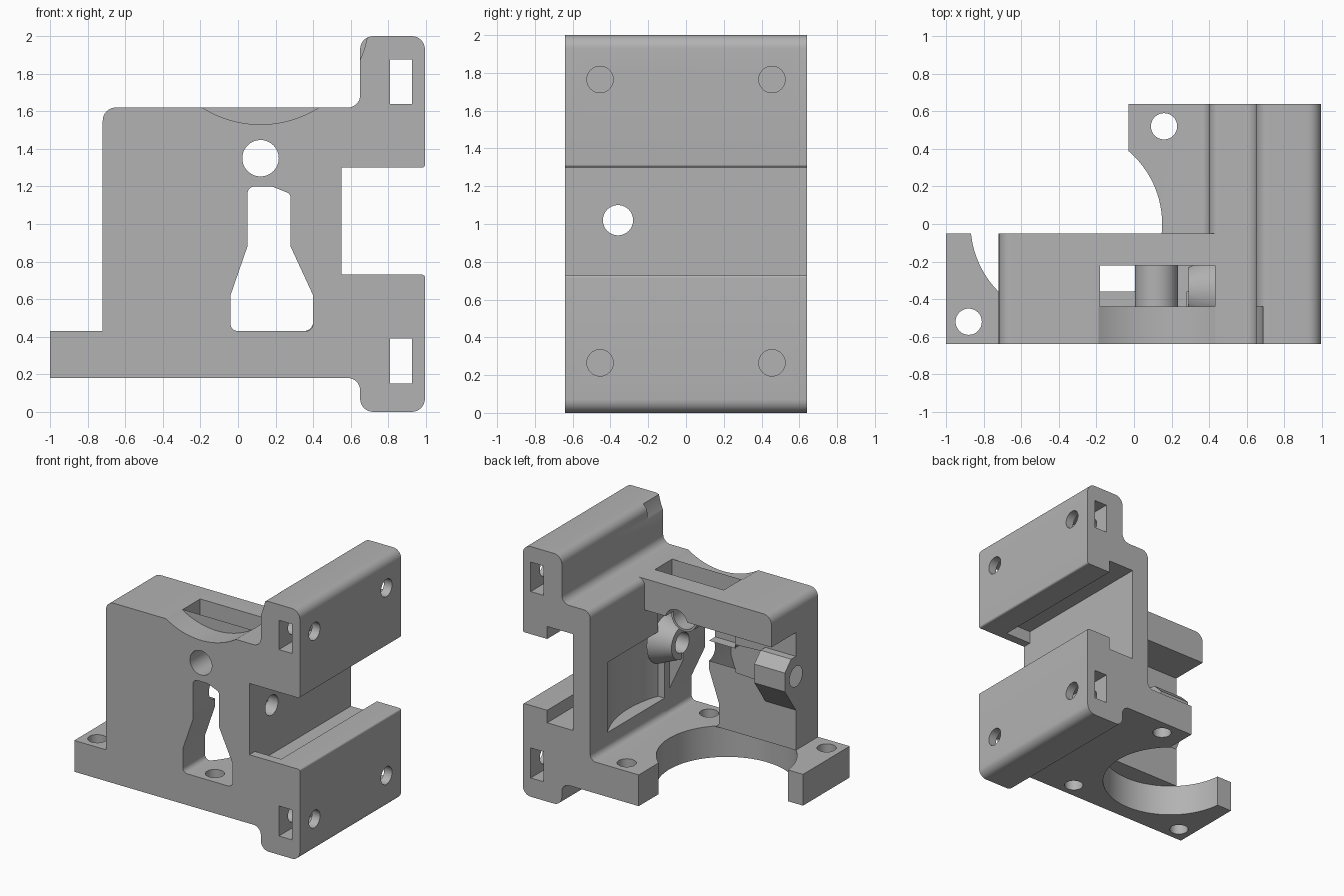
import bpy, bmesh, math
from mathutils import Vector, Matrix

if "Cube" in bpy.data.objects:
    bpy.data.objects.remove(bpy.data.objects["Cube"], do_unlink=True)

grey = bpy.data.materials.new("plain_grey")
grey.use_nodes = True
colour = (0.45, 0.45, 0.45, 1)
grey.diffuse_color = colour
grey.node_tree.nodes["Principled BSDF"].inputs["Base Color"].default_value = colour


def make_object(name, bm):
    bmesh.ops.recalc_face_normals(bm, faces=bm.faces)
    mesh = bpy.data.meshes.new(name)
    bm.to_mesh(mesh)
    bm.free()
    mesh.materials.append(grey)
    ob = bpy.data.objects.new(name, mesh)
    bpy.context.collection.objects.link(ob)
    return ob


def rounded(points, steps=8):
    """Replace each (u, v, radius) corner with an arc."""
    out = []
    for i, (u, v, r) in enumerate(points):
        p = Vector((u, v))
        if r == 0:
            out.append(p)
            continue
        a = (Vector(points[i - 1][:2]) - p).normalized()
        b = (Vector(points[(i + 1) % len(points)][:2]) - p).normalized()
        half = math.acos(a.dot(b)) / 2
        centre = p + (a + b).normalized() * (r / math.sin(half))
        start = p + a * (r / math.tan(half)) - centre
        end = p + b * (r / math.tan(half)) - centre
        first = math.atan2(start.y, start.x)
        sweep = math.remainder(math.atan2(end.y, end.x) - first, math.tau)
        for k in range(steps + 1):
            t = first + sweep * k / steps
            out.append(centre + Vector((math.cos(t), math.sin(t))) * r)
    return out


def prism(name, points, low, high, axis="Y"):
    """Extrude an XZ profile along Y, or a YZ profile along X."""
    bm = bmesh.new()
    place = (lambda p, d: (p.x, d, p.y)) if axis == "Y" else (lambda p, d: (d, p.x, p.y))
    face = bm.faces.new([bm.verts.new(place(p, low)) for p in rounded(points)])
    new = bmesh.ops.extrude_face_region(bm, geom=[face])["geom"]
    step = Vector(place(Vector((0, 0)), high - low))
    bmesh.ops.translate(bm, vec=step, verts=[g for g in new if isinstance(g, bmesh.types.BMVert)])
    return make_object(name, bm)


def box(name, x, y, z):
    return prism(name, [(x[0], z[0], 0), (x[1], z[0], 0), (x[1], z[1], 0), (x[0], z[1], 0)], *y)


def rod(name, centre, radius, low, high, axis, radius2=None, sides=48):
    """Cylinder or cone along an axis; centre gives the other two coordinates."""
    bm = bmesh.new()
    bmesh.ops.create_cone(bm, cap_ends=True, segments=sides, radius1=radius,
                          radius2=radius2 or radius, depth=high - low)
    mid = list(centre)
    mid.insert("XYZ".index(axis), (low + high) / 2)
    turn = {"X": Matrix.Rotation(math.pi / 2, 4, "Y"),
            "Y": Matrix.Rotation(-math.pi / 2, 4, "X"), "Z": Matrix()}[axis]
    bmesh.ops.transform(bm, matrix=Matrix.Translation(mid) @ turn, verts=bm.verts)
    return make_object(name, bm)


def combine(body, tools, operation):
    for tool in tools:
        mod = body.modifiers.new("shape", "BOOLEAN")
        mod.operation, mod.solver, mod.object = operation, "EXACT", tool
        graph = bpy.context.evaluated_depsgraph_get()
        mesh = bpy.data.meshes.new_from_object(body.evaluated_get(graph))
        body.modifiers.clear()
        body.data = mesh
        bpy.data.objects.remove(tool, do_unlink=True)


# Whole outline, extruded front to back
body = prism("carriage_body", [
    (-1, .18, 0), (.65, .18, .065), (.65, 0, .07), (.995, 0, .07), (.995, .73, .015),
    (.55, .73, 0), (.55, 1.3, 0), (.995, 1.3, .015), (.995, 2, .07), (.65, 2, .07),
    (.65, 1.62, .065), (-.72, 1.62, .07), (-.72, .43, 0), (-1, .43, 0)], -.64, .64)

# Open rear, chamber below the bridge, base cut-outs, front window, top pocket
combine(body, [
    prism("rear_opening", [(-1.2, .43, 0), (.4, .43, .05), (.4, 1.621, .06), (.5, 1.621, 0),
                           (.5, 1.8, 0), (-1.2, 1.8, 0)], -.05, 1),
    prism("chamber", [(-1.2, .43, 0), (.4, .43, .05), (.4, 1.37, 0), (-1.2, 1.37, 0)], -.36, .1),
    box("base_rear_cut", (-1.2, -.03), (-.05, 1), (0, .6)),
    rod("motor_hole", (-.36, 0), .51, .1, .43, "Z", sides=96),
    prism("front_window", [(.05, 1.2, .04), (.18, 1.2, .04), (.28, 1.16, .03), (.28, .88, 0),
                           (.4, .62, 0), (.4, .43, .04), (-.04, .43, .04), (-.04, .62, 0),
                           (.05, .88, 0)], -.8, -.3),
    box("top_pocket", (-.18, .43), (-.44, -.22), (1.1, 1.8)),
    rod("top_scallop", (.12, 2.11), .58, -.8, -.44, "Y", sides=128),
    box("rail_groove", (.55, .78), (-.57, .8), (.63, 1.4)),
], "DIFFERENCE")

# Shallow round relief in the inner face of the column
relief = rod("column_relief", (-.36, 0), .87, .57, 1.13, "Z", sides=128)
combine(relief, [box("relief_limit", (.3, .6), (-.3, .6), (.5, 1.2))], "INTERSECT")
combine(body, [relief], "DIFFERENCE")

# Tube across the pocket and guides either side of the chamber
combine(body, [
    rod("pocket_tube", (.12, 1.35), .115, -.5, -.15, "Y"),
    prism("guide_block", [(-.42, .75, 0), (-.36, .75, 0), (-.22, .95, 0), (-.22, 1.1, 0),
                          (-.3, 1.18, 0), (-.42, 1.18, 0)], -.72, -.45, "X"),
    rod("guide_nose", (-.36, 1.02), .13, -.6, -.19, "X", .11),
    rod("column_guide", (-.36, 1.02), .13, .29, .46, "X", .2),
], "UNION")

# Drilled holes and nut slots
holes = [rod("feed_hole", (-.36, 1.02), .08, -1, 1, "X"),
         rod("front_hole", (.12, 1.35), .097, -1, 1, "Y")]
for x, y in ((-.88, -.52), (.16, -.52), (.16, .52)):
    holes.append(rod("base_screw_hole", (x, y), .07, 0, .6, "Z", sides=32))
for z, low, high in ((1.765, 1.64, 1.875), (.265, .15, .39)):
    holes.append(box("nut_slot", (.81, .925), (-1, 1), (low, high)))
    for y in (-.455, .455):
        holes.append(rod("rail_screw_hole", (y, z), .07, .72, 1.2, "X", sides=32))
combine(body, holes, "DIFFERENCE")

# Smooth the round surfaces, keep the edges sharp
bpy.ops.object.select_all(action="DESELECT")
body.select_set(True)
bpy.context.view_layer.objects.active = body
bpy.ops.object.shade_smooth_by_angle(angle=math.radians(25))
